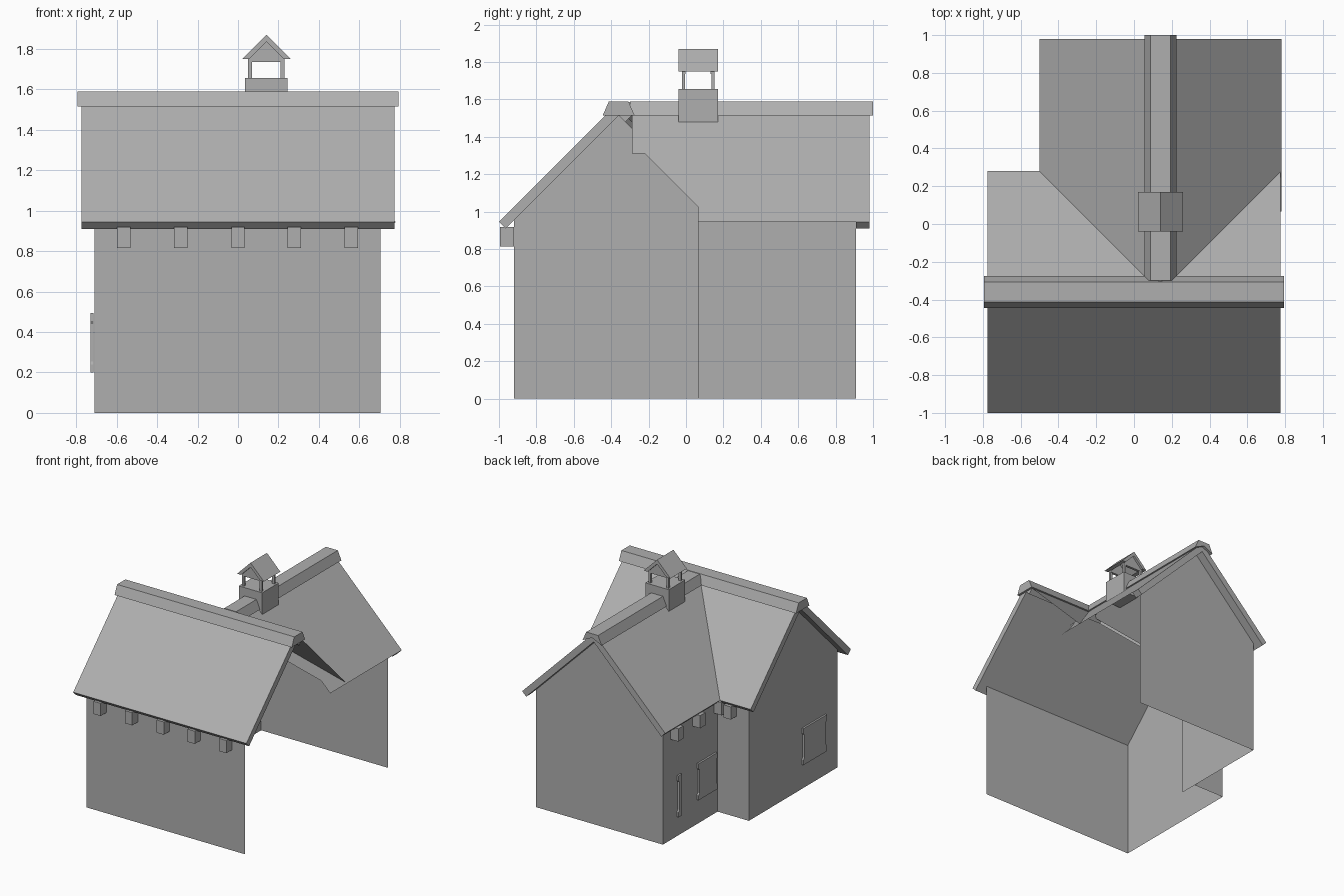
import bpy, bmesh
from mathutils import Vector

if "Cube" in bpy.data.objects:
    bpy.data.objects.remove(bpy.data.objects["Cube"])

RX, RY, TOP = 0.14, -0.36, 1.585        # wing ridge x, main ridge y, roof plane apex height
GREY = bpy.data.materials.new("mid_grey")
GREY.diffuse_color = (0.43, 0.43, 0.43, 1)
GREY.use_nodes = True
GREY.node_tree.nodes["Principled BSDF"].inputs["Base Color"].default_value = GREY.diffuse_color


def make(name, pts, out, depth=0.0):
    """Planar outline facing 'out'; with depth it becomes a plate grown inwards."""
    out = Vector(out).normalized()
    bm = bmesh.new()
    f = bm.faces.new([bm.verts.new(p) for p in pts])
    f.normal_update()
    if f.normal.dot(out) < 0:
        f.normal_flip()
    if depth:
        r = bmesh.ops.extrude_face_region(bm, geom=[f], use_keep_orig=True)
        vs = [v for v in r["geom"] if isinstance(v, bmesh.types.BMVert)]
        bmesh.ops.translate(bm, verts=vs, vec=-out * depth)
        bmesh.ops.recalc_face_normals(bm, faces=bm.faces)
    me = bpy.data.meshes.new(name)
    bm.to_mesh(me)
    bm.free()
    me.materials.append(GREY)
    ob = bpy.data.objects.new(name, me)
    bpy.context.collection.objects.link(ob)
    return ob


def box(name, x0, x1, y0, y1, z0, z1):
    return make(name, [(x0, y0, z1), (x1, y0, z1), (x1, y1, z1), (x0, y1, z1)],
                (0, 0, 1), z1 - z0)


def main_roof(name, plan, out, depth=0.0):
    return make(name, [(x, y, TOP - abs(y - RY)) for x, y in plan], out, depth)


def wing_roof(name, plan, out, depth=0.0):
    return make(name, [(x, y, TOP - abs(x - RX)) for x, y in plan], out, depth)


# Walls (thin sheets, right side left open)
make("front_wall", [(-.71, -.92, 0), (.705, -.92, 0), (.705, -.92, .955), (-.71, -.92, .955)], (0, -1, 0))
make("left_gable_wall", [(-.71, y, z) for y, z in
     [(-.92, 0), (-.92, .955), (RY, 1.515), (.21, .945), (.21, 0)]], (-1, 0, 0))
make("rear_corner_wall", [(-.71, .21, 0), (-.43, .21, 0), (-.43, .21, .95), (-.71, .21, .95)], (0, 1, 0))
make("wing_left_wall", [(-.43, .065, 0), (-.43, .91, 0), (-.43, .91, .95), (-.43, .065, .95)], (-1, 0, 0))
make("back_gable_wall", [(x, .91, z) for x, z in
     [(-.43, 0), (-.43, .945), (RX, 1.515), (.705, .95), (.705, 0)]], (0, 1, 0))

# Main roof
T = 0.05
main_roof("main_roof_front", [(-.775, RY), (.775, RY), (.775, -1), (-.775, -1)], (0, -1, 1), T)
main_roof("main_roof_back", [(-.775, RY), (.775, RY), (.775, -.29), (.07, -.29), (-.5, .28), (-.775, .28)],
          (0, 1, 1), T)
main_roof("main_roof_back_right", [(.21, -.29), (.775, -.29), (.775, .275)], (0, 1, 1))

# Wing roof
wing_roof("wing_roof_left", [(RX, RY), (RX, .98), (-.5, .98), (-.5, .28)], (-1, 0, 1), T)
wing_roof("wing_roof_right", [(RX, -.29), (.415, -.29), (.415, -.22), (.70, .065), (.78, .065),
          (.78, .91), (RX, .91)], (1, 0, 1))
wing_roof("wing_roof_right_verge", [(RX, .91), (RX, .98), (.78, .98), (.78, .91)], (1, 0, 1), T)

# Ridge caps
CAP = [(-.085, 1.515), (-.053, 1.588), (.053, 1.588), (.085, 1.515)]
make("main_ridge_cap", [(.793, RY + u, z) for u, z in CAP], (1, 0, 0), 1.586)
make("wing_ridge_cap", [(RX + u, 1.0, z) for u, z in CAP + [(0, 1.555)]], (0, 1, 0), 1.3)

# Rafter ends under the eaves
W = 0.0325
for i, x in enumerate((-.565, -.283, 0, .278, .56)):
    box(f"front_rafter_{i}", x - W, x + W, -.995, -.92, .815, .918)
for i, y in enumerate((.78, .5, .225)):
    box(f"wing_rafter_{i}", -.50, -.43, y - W, y + W, .815, .918)
box("rear_rafter", -.565 - W, -.565 + W, .21, .28, .815, .918)


# Windows: plates with wider corner blocks
def window(name, x, yc, hw, z0=.2, z1=.495):
    ear, h = .01, .04
    half = [(hw, z0), (hw, z0 + h), (hw - ear, z0 + h + .015),
            (hw - ear, z1 - h - .015), (hw, z1 - h), (hw, z1)]
    prof = half + [(-u, z) for u, z in reversed(half)]
    make(name, [(x - .02, yc + u, z) for u, z in prof], (-1, 0, 0), .015)


window("gable_window", -.71, -.61, .15)
window("wing_window", -.43, .36, .12)
window("wing_slit_window", -.43, .715, .022, .16, .495)
make("inner_panel", [(-.425, .065, .2), (-.425, .21, .2), (-.425, .21, .5), (-.425, .065, .5)], (1, 0, 0))

# Chimney with a small roof on four posts
box("chimney_base", .035, .245, -.04, .17, 1.48, 1.655)
for i, x in enumerate((.06, .22)):
    for j, y in enumerate((-.014, .144)):
        box(f"chimney_post_{i}{j}", x - .01, x + .01, y - .008, y + .008, 1.65, 1.76)
make("chimney_roof", [(RX + u, -.04, z) for u, z in
     [(-.12, 1.75), (0, 1.87), (.12, 1.75), (.085, 1.75), (0, 1.835), (-.085, 1.75)]], (0, -1, 0), .21)
for n, y, d in (("front", -.022, -1), ("back", .152, 1)):
    make(f"chimney_gable_{n}", [(RX - .09, y, 1.735), (RX + .09, y, 1.735), (RX + .09, y, 1.755),
         (RX, y, 1.845), (RX - .09, y, 1.755)], (0, d, 0), .02)
